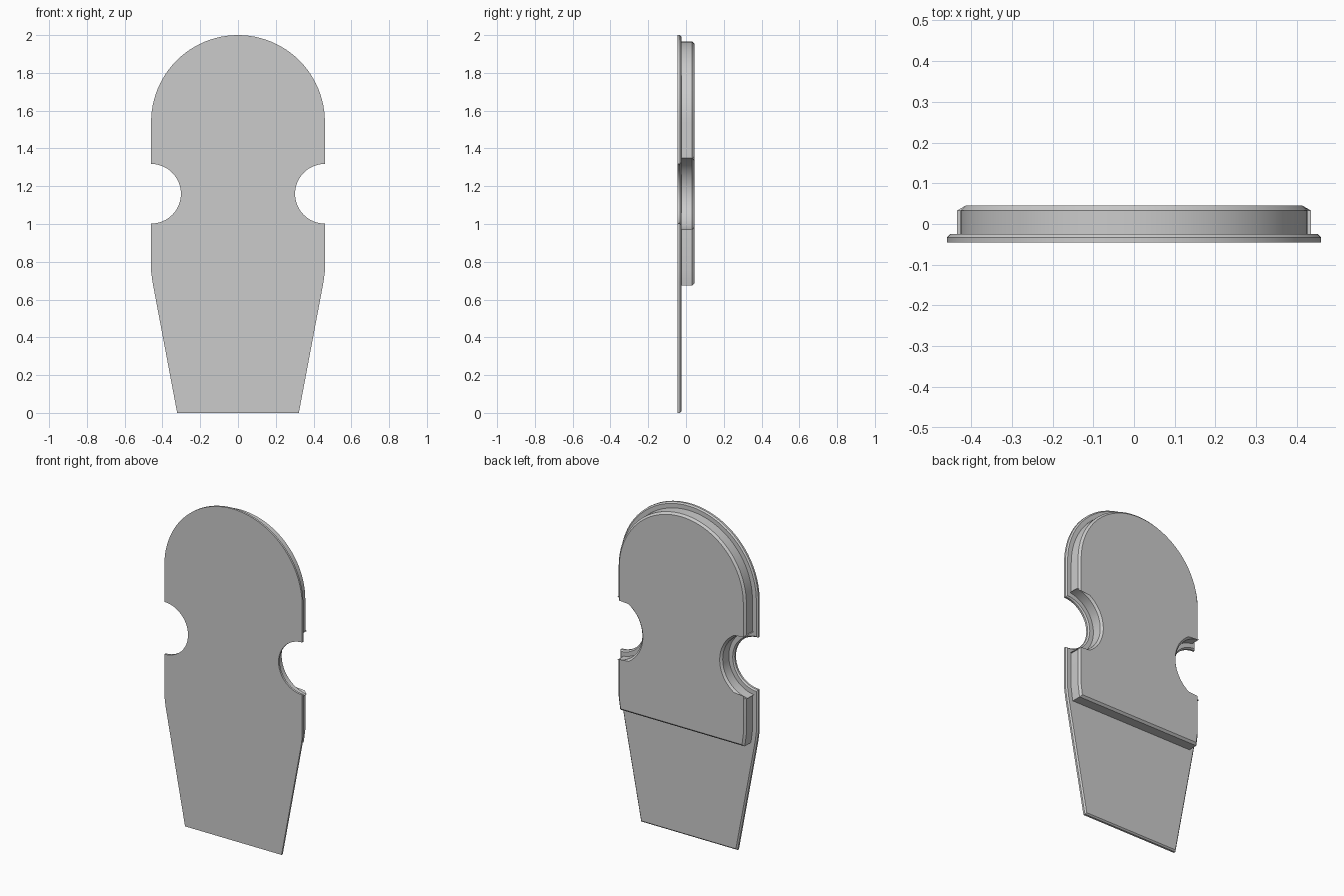
import bpy, bmesh
from math import sin, cos, pi, radians
from mathutils import Vector

if "Cube" in bpy.data.objects:
    bpy.data.objects.remove(bpy.data.objects["Cube"])

FRONT = -0.045     # front face; the raised panel ends at y = +0.045


def arc(cx, cz, r, a0, a1, n):
    return [Vector((cx + r * cos(a0 + (a1 - a0) * i / n),
                    cz + r * sin(a0 + (a1 - a0) * i / n))) for i in range(n + 1)]


def outline(lower):
    """Symmetrical outline, counter-clockwise in x/z, from the given lower right points."""
    half = [Vector(p) for p in lower]
    half += arc(0.46, 1.16, 0.158, -pi / 2, -3 * pi / 2, 24)    # side notch
    half += arc(0, 1.54, 0.46, 0, pi / 2, 24)                   # round head
    return half + [Vector((-p.x, p.y)) for p in reversed(half[:-1])]


def inset(pts, d):
    """Move every edge inward by d with mitred corners."""
    out = []
    for i, p in enumerate(pts):
        a = (p - pts[i - 1]).normalized()
        b = (pts[(i + 1) % len(pts)] - p).normalized()
        na, nb = Vector((-a.y, a.x)), Vector((-b.y, b.x))
        out.append(p + (na + nb) * d / (1 + na.dot(nb)))
    return out


def slab(name, pts, y0, y1, bevel):
    """Extrude an outline along y with a chamfer around its back face."""
    bm = bmesh.new()
    rings = [[bm.verts.new((p.x, y, p.y)) for p in ring] for ring, y in
             ((pts, y0), (pts, y1 - bevel), (inset(pts, bevel), y1))]
    n = len(pts)
    for r0, r1 in zip(rings, rings[1:]):
        for i in range(n):
            j = (i + 1) % n
            bm.faces.new((r0[i], r0[j], r1[j], r1[i]))
    bm.faces.new(rings[0])
    bm.faces.new(rings[-1])
    bmesh.ops.recalc_face_normals(bm, faces=bm.faces)
    me = bpy.data.meshes.new(name)
    bm.to_mesh(me)
    bm.free()
    ob = bpy.data.objects.new(name, me)
    bpy.context.collection.objects.link(ob)
    bpy.ops.object.select_all(action='DESELECT')
    ob.select_set(True)
    bpy.context.view_layer.objects.active = ob
    bpy.ops.object.shade_smooth_by_angle(angle=radians(30))


# Thin full-height front plate
slab("base_plate", outline([(0.322, 0), (0.452, 0.69), (0.46, 0.75)]),
     FRONT, FRONT + 0.02, 0.008)

# Thicker raised panel on the back of the upper part, set in from the rim
panel = inset(outline([(0.444, 0.641), (0.452, 0.69), (0.46, 0.75)]), 0.034)
slab("raised_back_panel", panel, FRONT + 0.012, FRONT + 0.09, 0.012)
